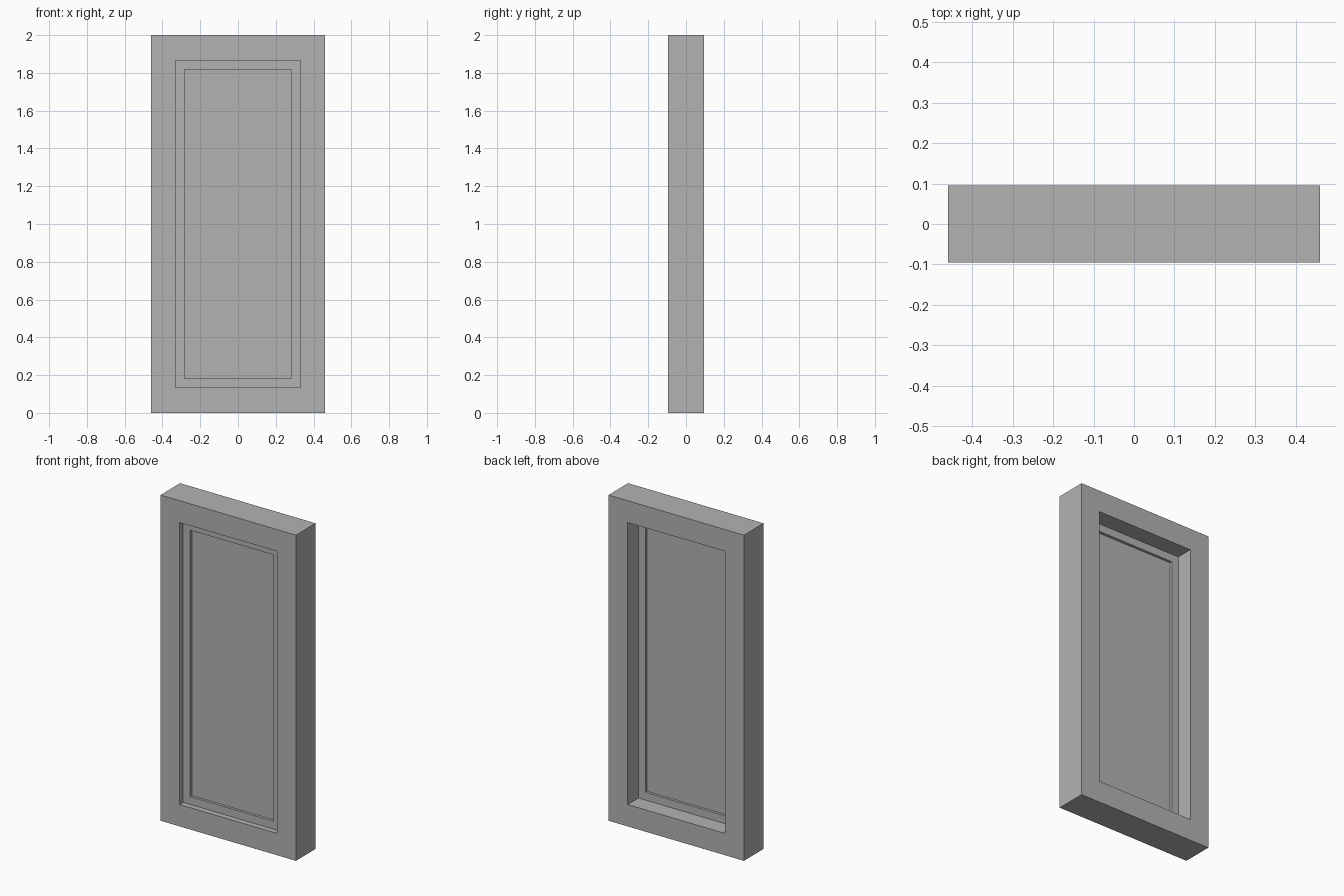
import bpy

cube = bpy.data.objects.get("Cube")
if cube:
    bpy.data.objects.remove(cube, do_unlink=True)

grey = bpy.data.materials.new("plain_grey")
grey.use_nodes = True
grey.diffuse_color = (0.45, 0.45, 0.45, 1)
grey.node_tree.nodes["Principled BSDF"].inputs["Base Color"].default_value = (0.45, 0.45, 0.45, 1)

MID_Z = 1.0


def add_object(name, verts, faces):
    mesh = bpy.data.meshes.new(name)
    mesh.from_pydata(verts, [], faces)
    mesh.materials.append(grey)
    obj = bpy.data.objects.new(name, mesh)
    bpy.context.collection.objects.link(obj)


def rectangle(half_w, half_h, y):
    """Four corners, counter-clockwise seen from the front."""
    signs = [(-1, -1), (1, -1), (1, 1), (-1, 1)]
    return [(sx * half_w, y, MID_Z + sz * half_h) for sx, sz in signs]


def ring(name, outer, inner, y_front, y_back):
    """Rectangular frame: four loops joined one to the next all the way round."""
    loops = [(outer, y_front), (inner, y_front), (inner, y_back), (outer, y_back)]
    verts = [v for size, y in loops for v in rectangle(*size, y)]
    faces = []
    for k in range(4):
        a, b = 4 * k, 4 * ((k + 1) % 4)
        for i in range(4):
            j = (i + 1) % 4
            faces.append((a + i, a + j, b + j, b + i))
    add_object(name, verts, faces)


def slab(name, size, y_front, y_back):
    verts = rectangle(*size, y_front) + rectangle(*size, y_back)
    faces = [(0, 1, 2, 3), (7, 6, 5, 4)]
    faces += [(i, i + 4, (i + 1) % 4 + 4, (i + 1) % 4) for i in range(4)]
    add_object(name, verts, faces)


# Half width and half height of each rectangle
outside = (0.46, 1.0)
opening = (0.33, 0.866)
pane = (0.283, 0.818)

# Deep surround, thin sash set near the front, and the recessed pane
ring("window_frame", outside, opening, -0.095, 0.095)
ring("window_sash", opening, pane, -0.06, -0.01)
slab("window_pane", pane, -0.044, -0.026)
